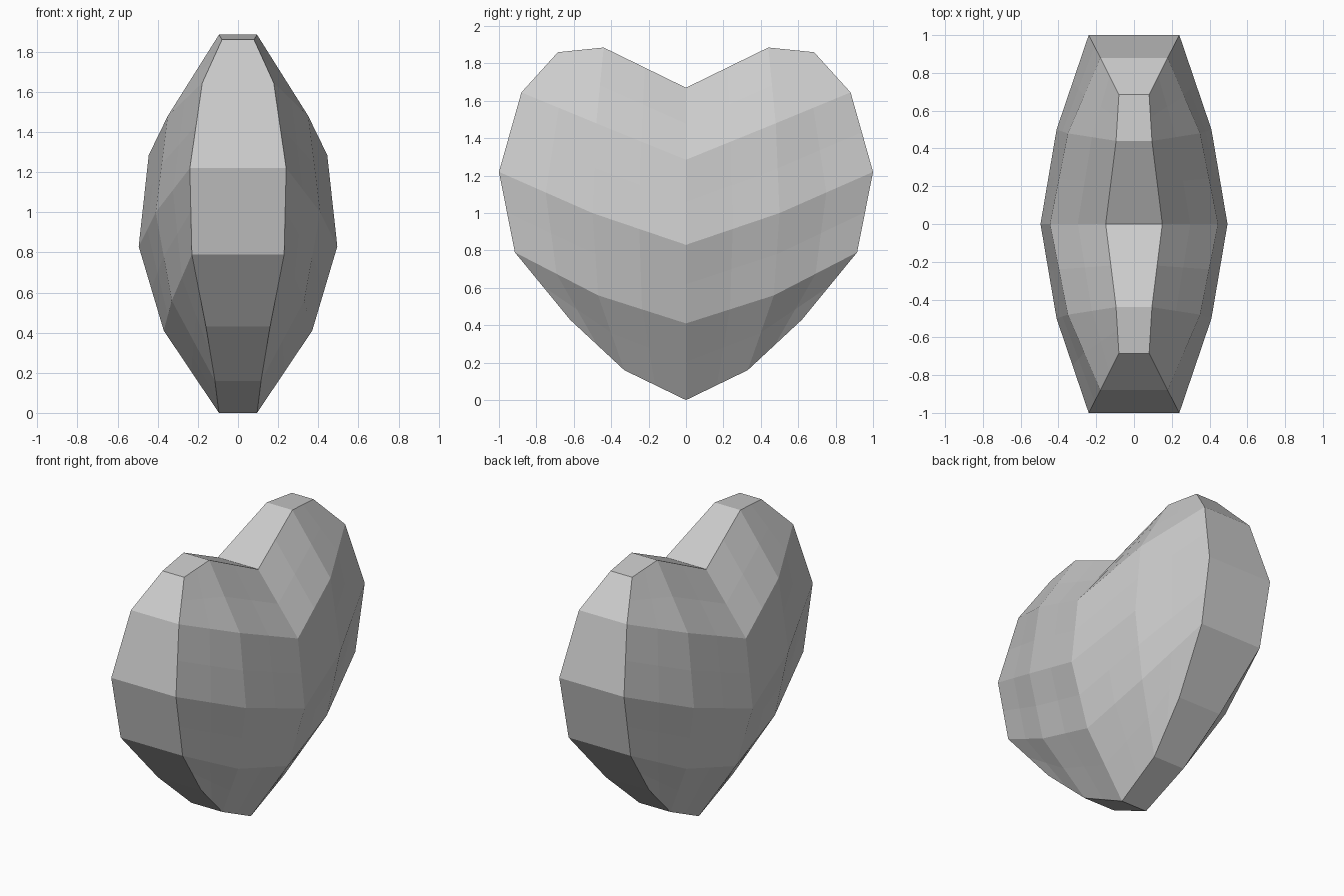
import bpy
import bmesh

if "Cube" in bpy.data.objects:
    bpy.data.objects.remove(bpy.data.objects["Cube"])

# One quarter of the heart: rows from tip to lobe, each (x, y, z) from centre line to rim
ROWS = [
    [(.095, 0, 0), (.115, .33, .16), (.16, .62, .43)],
    [(.37, 0, .41), (.33, .47, .56), (.23, .915, .79)],
    [(.495, 0, .83), (.41, .50, 1.0), (.24, 1.0, 1.22)],
    [(.445, 0, 1.285), (.35, .48, 1.48), (.178, .88, 1.645)],
    [(.15, 0, 1.67), (.095, .44, 1.885), (.08, .685, 1.86)],
]

bm = bmesh.new()
grid = [[bm.verts.new(p) for p in row] for row in ROWS]

# Bulging side surface
for lower, upper in zip(grid, grid[1:]):
    for i in range(2):
        bm.faces.new((lower[i], lower[i + 1], upper[i + 1], upper[i]))

# Flat rim, running from the outline in to the middle plane
rim = grid[0] + [row[2] for row in grid[1:]] + [grid[4][1], grid[4][0]]
middle = [bm.verts.new((0, v.co.y, v.co.z)) for v in rim]
for i in range(len(rim) - 1):
    bm.faces.new((rim[i + 1], rim[i], middle[i], middle[i + 1]))

bmesh.ops.recalc_face_normals(bm, faces=bm.faces)
# The quarter is open, so make sure the side faces point outwards
bm.faces.ensure_lookup_table()
if bm.faces[0].normal.x < 0:
    bmesh.ops.reverse_faces(bm, faces=bm.faces)

mesh = bpy.data.meshes.new("heart")
bm.to_mesh(mesh)
bm.free()
heart = bpy.data.objects.new("heart", mesh)
bpy.context.collection.objects.link(heart)

# Mirror into a full heart, then split the twisted quads into flat facets
mirror = heart.modifiers.new("mirror", 'MIRROR')
mirror.use_axis = (True, True, False)
mirror.use_clip = True
facets = heart.modifiers.new("facets", 'SUBSURF')
facets.subdivision_type = 'SIMPLE'
facets.levels = facets.render_levels = 1
